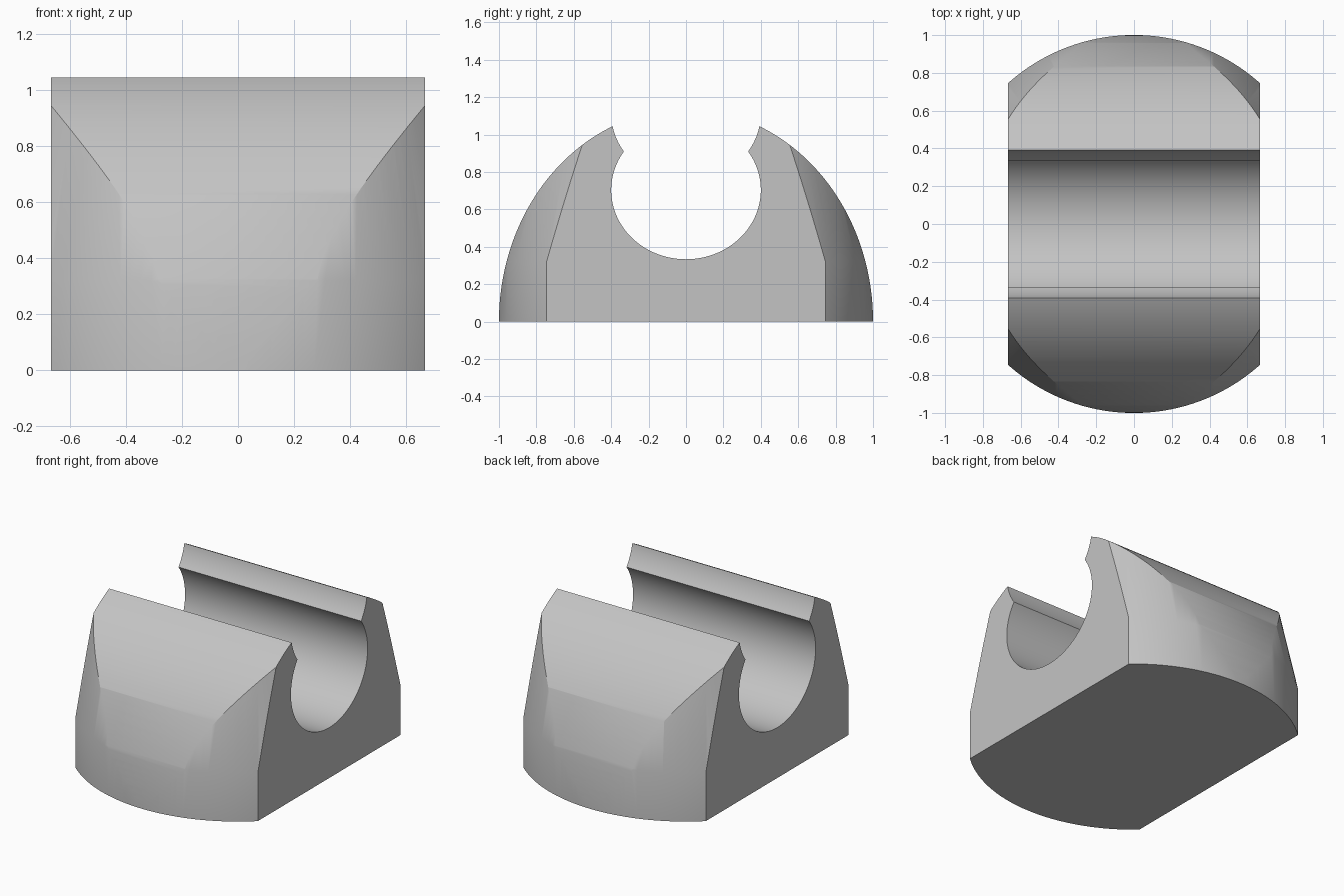
import bpy
import bmesh
from math import sin, cos, asin, atan2, pi, radians

cube = bpy.data.objects.get("Cube")
if cube:
    bpy.data.objects.remove(cube, do_unlink=True)

HALF_WIDTH = 0.667
DOME_HEIGHT = 1.135
BORE_Y, BORE_Z = 0.4, 0.37       # bore half axes
BORE_MID, MOUTH_MID = 0.703, 1.115


def make_object(name, bm):
    bmesh.ops.recalc_face_normals(bm, faces=bm.faces)
    mesh = bpy.data.meshes.new(name)
    bm.to_mesh(mesh)
    bm.free()
    obj = bpy.data.objects.new(name, mesh)
    bpy.context.scene.collection.objects.link(obj)
    return obj


def ellipse_arc(a, b, mid, start, end, steps):
    angles = [start + (end - start) * i / steps for i in range(steps + 1)]
    return [(a * cos(t), mid + b * sin(t)) for t in angles]


# Half of the side profile: dome, flared mouth, then bore down to its lowest point
pinch = asin((MOUTH_MID - BORE_MID) / 2 / BORE_Z)
tip_y, tip_z = 0.392, 1.044
dome = ellipse_arc(1, DOME_HEIGHT, 0, 0, atan2(tip_z / DOME_HEIGHT, tip_y), 40)
tip_angle = asin((tip_z - MOUTH_MID) / BORE_Z)
mouth = ellipse_arc(BORE_Y, BORE_Z, MOUTH_MID, tip_angle, -pinch, 8)[1:]
bore = ellipse_arc(BORE_Y, BORE_Z, BORE_MID, pinch, -pi / 2, 48)[1:]
half = dome + mouth + bore
profile = half + [(-y, z) for y, z in reversed(half[:-1])]

# Clip body: the profile extruded across the width
bm = bmesh.new()
side = bm.faces.new([bm.verts.new((-HALF_WIDTH, y, z)) for y, z in profile])
moved = bmesh.ops.extrude_face_region(bm, geom=[side])["geom"]
bmesh.ops.translate(bm, vec=(2 * HALF_WIDTH, 0, 0),
                    verts=[v for v in moved if isinstance(v, bmesh.types.BMVert)])
body = make_object("clip_body", bm)

# Round envelope: upright wall below, tapering cone above
bm = bmesh.new()
SEGMENTS = 160
rings = [[bm.verts.new((r * cos(2 * pi * i / SEGMENTS), r * sin(2 * pi * i / SEGMENTS), z))
          for i in range(SEGMENTS)]
         for r, z in ((1.0005, -0.1), (1.0005, 0.32), (0.813, 1.2))]
for low, high in zip(rings, rings[1:]):
    for i in range(SEGMENTS):
        j = (i + 1) % SEGMENTS
        bm.faces.new((low[i], low[j], high[j], high[i]))
bm.faces.new(rings[0])
bm.faces.new(rings[-1])
envelope = make_object("round_envelope_cutter", bm)
envelope.hide_render = True

# Round the ends of the body with the envelope
cut = body.modifiers.new("Round ends", "BOOLEAN")
cut.operation = "INTERSECT"
cut.solver = "EXACT"
cut.object = envelope
bpy.ops.object.select_all(action="DESELECT")
bpy.context.view_layer.objects.active = body
body.select_set(True)
bpy.ops.object.modifier_apply(modifier=cut.name)
bpy.data.objects.remove(envelope, do_unlink=True)

# Plain grey plastic
grey = bpy.data.materials.new("grey_plastic")
grey.use_nodes = True
colour = (0.55, 0.55, 0.55, 1)
grey.diffuse_color = colour
grey.node_tree.nodes["Principled BSDF"].inputs["Base Color"].default_value = colour
body.data.materials.clear()
body.data.materials.append(grey)

bpy.ops.object.shade_smooth_by_angle(angle=radians(30))
